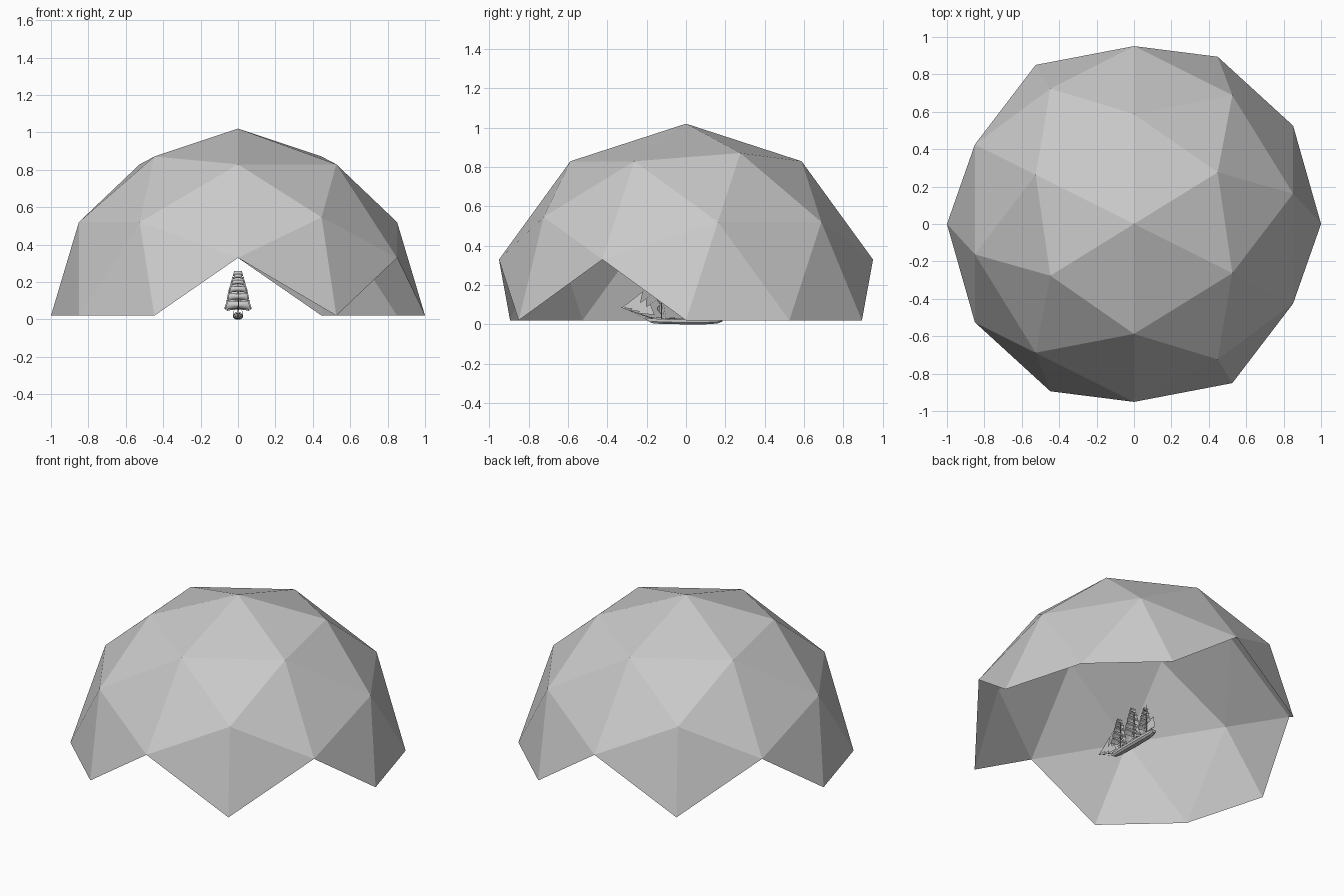
import bpy, bmesh, math
from mathutils import Matrix, Vector

cube = bpy.data.objects.get("Cube")
if cube:
    bpy.data.objects.remove(cube, do_unlink=True)

grey = bpy.data.materials.new("plain grey")
grey.use_nodes = True
COLOUR = (0.59, 0.59, 0.59, 1)
grey.diffuse_color = COLOUR
grey.node_tree.nodes["Principled BSDF"].inputs["Base Color"].default_value = COLOUR


def finish(name, bm):
    mesh = bpy.data.meshes.new(name)
    bm.to_mesh(mesh)
    bm.free()
    mesh.materials.append(grey)
    obj = bpy.data.objects.new(name, mesh)
    bpy.context.collection.objects.link(obj)
    return obj


def skin(bm, rows):
    """Join rows of points into a sheet of quads."""
    grid = [[bm.verts.new(p) for p in row] for row in rows]
    for a, b in zip(grid, grid[1:]):
        for i in range(len(a) - 1):
            bm.faces.new((a[i], a[i + 1], b[i + 1], b[i]))
    return grid


def rod(bm, start, end, r1, r2, sides=6):
    start, end = Vector(start), Vector(end)
    d = end - start
    turn = d.to_track_quat('Z', 'Y').to_matrix().to_4x4()
    bmesh.ops.create_cone(bm, cap_ends=True, segments=sides, radius1=r1, radius2=r2,
                          depth=d.length, matrix=Matrix.Translation((start + end) / 2) @ turn)


def box(bm, centre, size):
    bmesh.ops.create_cube(bm, size=1, matrix=Matrix.Translation(centre) @ Matrix.Diagonal((*size, 1)))


# Dome: faceted sphere on its edge axis, keeping only faces wholly above its equator
bm = bmesh.new()
bmesh.ops.create_icosphere(bm, subdivisions=2, radius=1)
axes = Matrix(((0, 0, 1), (1, 0, 0), (0, 1, 0))).to_4x4()
bmesh.ops.transform(bm, matrix=axes, verts=bm.verts)
low = [v for v in bm.verts if v.co.z < -0.01]
bmesh.ops.delete(bm, geom=low, context='VERTS')
bmesh.ops.translate(bm, vec=(0, 0, 0.02), verts=bm.verts)
finish("faceted_dome", bm)

# Hull: stations along the length (y, half width, keel height, deck height)
STATIONS = [(-0.205, 0.002, 0.024, 0.034), (-0.175, 0.013, 0.006, 0.030), (-0.12, 0.024, 0.001, 0.026),
            (0, 0.027, 0, 0.024), (0.1, 0.026, 0, 0.024), (0.16, 0.021, 0.004, 0.026), (0.185, 0.016, 0.014, 0.029)]
bm = bmesh.new()
rows = []
for y, w, keel, deck in STATIONS:
    mid = keel + (deck - keel) * 0.4
    half = [(w, deck), (w * 0.95, mid), (w * 0.5, keel)]
    rows.append([(x, y, z) for x, z in half] + [(-x, y, z) for x, z in reversed(half)])
grid = skin(bm, rows)
for a, b in zip(grid, grid[1:]):
    bm.faces.new((a[0], b[0], b[-1], a[-1]))
bm.faces.new(grid[0])
bm.faces.new(grid[-1])
bmesh.ops.recalc_face_normals(bm, faces=bm.faces)
finish("ship_hull", bm)

# Rails and deck houses
bm = bmesh.new()
for side in (-1, 1):
    for a, b in zip(STATIONS, STATIONS[1:]):
        rod(bm, (side * a[1], a[0], a[3] + 0.006), (side * b[1], b[0], b[3] + 0.006), 0.001, 0.001, 4)
        rod(bm, (side * b[1], b[0], b[3]), (side * b[1], b[0], b[3] + 0.006), 0.001, 0.001, 4)
finish("deck_rails", bm)
bm = bmesh.new()
for y, length in ((-0.07, 0.03), (0.055, 0.035), (0.145, 0.03)):
    box(bm, (0, y, 0.029), (0.022, length, 0.012))
finish("deck_houses", bm)

# Masts with yards, square sails and shrouds; sail tiers are (bottom, top, lower and upper half width)
TIERS = [(0.055, 0.102, 0.074, 0.060), (0.106, 0.147, 0.060, 0.052), (0.151, 0.190, 0.052, 0.040),
         (0.194, 0.226, 0.039, 0.030), (0.230, 0.258, 0.029, 0.020)]
MASTS = [("fore", -0.125, 0.93), ("main", 0.0, 1.0), ("mizzen", 0.115, 0.82)]
for name, y, scale in MASTS:
    top = 0.288 * scale
    spars, sails = bmesh.new(), bmesh.new()
    rod(spars, (0, y, 0.015), (0, y, top), 0.0035, 0.001)
    for z0, z1, w0, w1 in TIERS:
        z0, z1, w0, w1 = (k * scale for k in (z0, z1, w0, w1))
        rod(spars, (-w1 * 1.05, y - 0.004, z1), (w1 * 1.05, y - 0.004, z1), 0.0015, 0.0015)
        cloth = []
        for j in range(5):
            t = j / 4
            row = []
            for i in range(7):
                u = i / 3 - 1
                belly = 0.018 * (1 - u * u * 0.7) * math.sin(math.pi * (0.15 + 0.85 * t))
                lift = 0.008 * (1 - u * u) * t ** 2
                row.append((u * (w1 + (w0 - w1) * t), y - 0.005 - belly, z1 + (z0 - z1) * t + lift))
            cloth.append(row)
        skin(sails, cloth)
    for side in (-1, 1):
        for k in (0.0, 0.012, 0.024):
            rod(spars, (side * 0.025, y + k, 0.026), (0, y, top * 0.62), 0.0006, 0.0006, 3)
    finish(name + "_mast", spars)
    cloth_obj = finish(name + "_sails", sails)
    for poly in cloth_obj.data.polygons:
        poly.use_smooth = True

# Bowsprit, stays and triangular headsails
bm, jibs = bmesh.new(), bmesh.new()
rod(bm, (0, -0.17, 0.030), (0, -0.33, 0.086), 0.003, 0.001)
rod(bm, (0, -0.205, 0.026), (0, -0.29, 0.070), 0.0006, 0.0006, 3)
for tack_y, head_z in ((-0.325, 0.235), (-0.285, 0.185), (-0.245, 0.14)):
    tack = Vector((0, tack_y, 0.03 - (tack_y + 0.17) * 0.35))
    mast_point = Vector((0, -0.13, head_z))
    rod(bm, tack, mast_point, 0.0006, 0.0006, 3)
    head = tack.lerp(mast_point, 0.55)
    clew = Vector((0.006, tack_y + 0.085, tack.z - 0.008))
    jibs.faces.new([jibs.verts.new(p) for p in (tack, clew, head)])
finish("bowsprit", bm)
finish("headsails", jibs)

# Aft sail on its boom and gaff
bm = bmesh.new()
corners = [(0, 0.12, 0.045), (0, 0.195, 0.05), (0, 0.18, 0.125), (0, 0.12, 0.1)]
bm.faces.new([bm.verts.new(p) for p in corners])
rod(bm, corners[0], corners[1], 0.0015, 0.001)
rod(bm, corners[3], corners[2], 0.0015, 0.001)
finish("aft_sail", bm)
